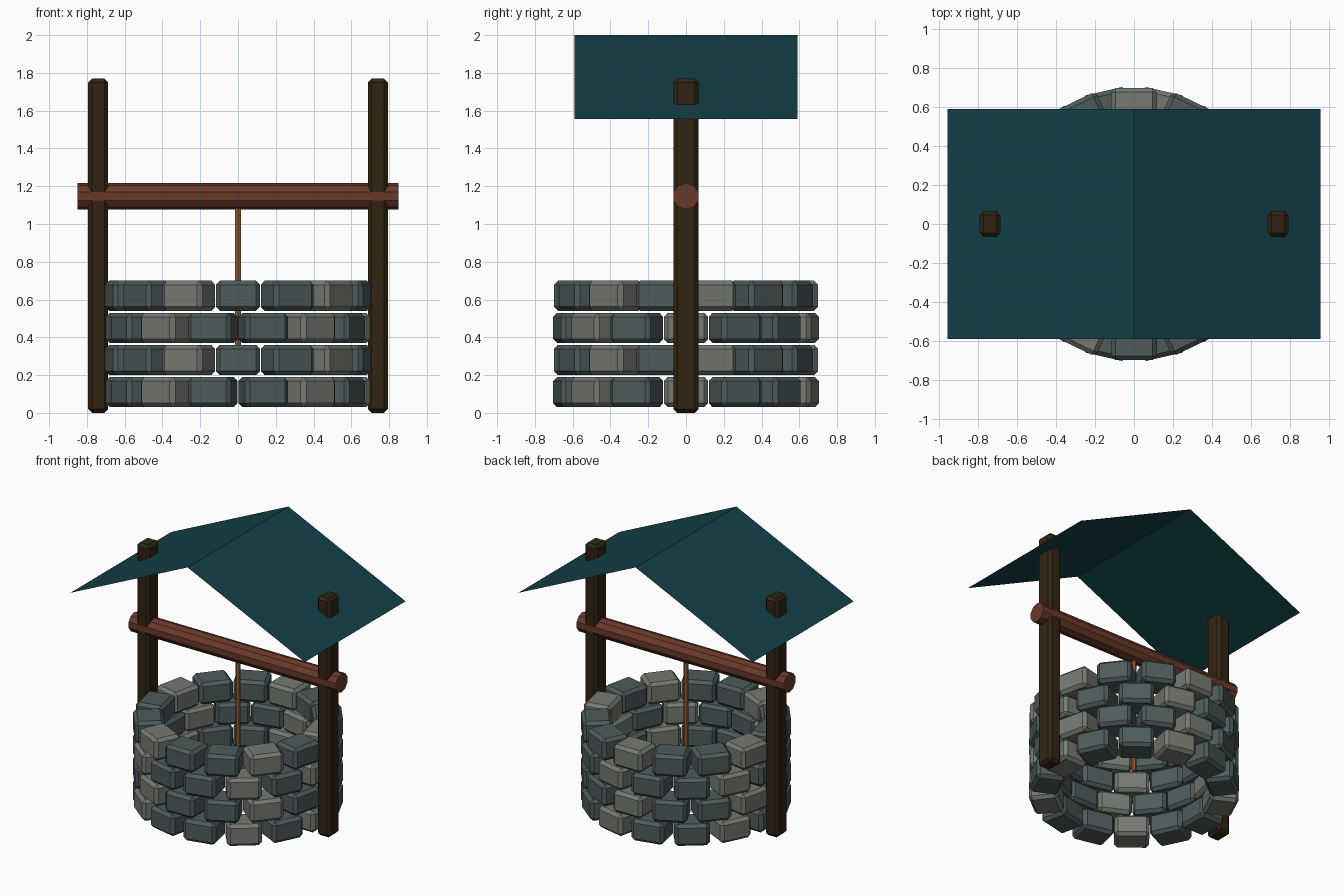
import bpy, bmesh, math
from mathutils import Matrix

if "Cube" in bpy.data.objects:
    bpy.data.objects.remove(bpy.data.objects["Cube"])


def material(name, rgb):
    # flat colour from 0-255 sRGB values
    m = bpy.data.materials.new(name)
    lin = [((c / 255 + 0.055) / 1.055) ** 2.4 if c > 10 else c / 255 / 12.92 for c in rgb]
    m.diffuse_color = (*lin, 1)
    m.use_nodes = True
    m.node_tree.nodes["Principled BSDF"].inputs["Base Color"].default_value = m.diffuse_color
    return m


SLATE = material("slate_stone", (78, 91, 92))
PALE = material("pale_stone", (117, 122, 113))
DARK_WOOD = material("dark_wood", (50, 36, 18))
RED_WOOD = material("red_wood", (105, 57, 40))
ROPE = material("rope_brown", (150, 92, 50))
TEAL = material("teal_roof", (17, 64, 70))


def finish(name, bm, *mats):
    me = bpy.data.meshes.new(name)
    bm.to_mesh(me)
    bm.free()
    for m in mats:
        me.materials.append(m)
    ob = bpy.data.objects.new(name, me)
    bpy.context.collection.objects.link(ob)
    return ob


def chamfered_box(size, bevel):
    bm = bmesh.new()
    bmesh.ops.create_cube(bm, size=1, matrix=Matrix.Diagonal((*size, 1)))
    bmesh.ops.bevel(bm, geom=bm.edges[:], offset=bevel, segments=1,
                    profile=0.5, affect='EDGES')
    return bm


def rod(name, radius, length, sides, matrix, mat):
    bm = bmesh.new()
    bmesh.ops.create_cone(bm, cap_ends=True, segments=sides, radius1=radius,
                          radius2=radius, depth=length, matrix=matrix)
    return finish(name, bm, mat)


# Stone wall: four rings of 14 blocks, alternate rings turned half a block
COUNT = 14
block = chamfered_box((0.20, 0.235, 0.16), 0.022)
block_mesh = bpy.data.meshes.new("block")
block.to_mesh(block_mesh)
block.free()
for row in range(4):
    ring = bmesh.new()
    for i in range(COUNT):
        angle = (i + 0.5 * (row % 2)) * math.tau / COUNT
        place = (Matrix.Rotation(angle, 4, 'Z')
                 @ Matrix.Translation((0.60, 0, 0.11 + 0.17 * row)))
        first_v, first_f = len(ring.verts), len(ring.faces)
        ring.from_mesh(block_mesh)
        ring.verts.ensure_lookup_table()
        ring.faces.ensure_lookup_table()
        bmesh.ops.transform(ring, matrix=place, verts=ring.verts[first_v:])
        for f in ring.faces[first_f:]:
            f.material_index = 1 if i % 3 == 0 else 0
    finish(f"stone_ring_{row + 1}", ring, SLATE, PALE)
bpy.data.meshes.remove(block_mesh)

# Posts on both sides
for side, label in ((-1, "left"), (1, "right")):
    post = finish(f"{label}_post", chamfered_box((0.106, 0.132, 1.77), 0.02), DARK_WOOD)
    post.location = (0.74 * side, 0, 0.885)

# Winding beam: ten-sided log along x with points to front and back
rod("beam", 0.07, 1.70, 10,
    Matrix.Translation((0, 0, 1.147)) @ Matrix.Rotation(math.pi / 2, 4, 'Y')
    @ Matrix.Rotation(math.pi / 2, 4, 'Z'), RED_WOOD)

# Rope hanging from the beam
rod("rope", 0.018, 0.92, 6, Matrix.Translation((0, 0, 0.69)), ROPE)

# Roof: a folded thin sheet
roof = bmesh.new()
lines = [[roof.verts.new((x, y, z)) for y in (-0.59, 0.59)]
         for x, z in ((-0.96, 1.555), (0, 2.0), (0.96, 1.555))]
for a, b in zip(lines, lines[1:]):
    roof.faces.new((a[0], b[0], b[1], a[1]))
finish("roof", roof, TEAL)
